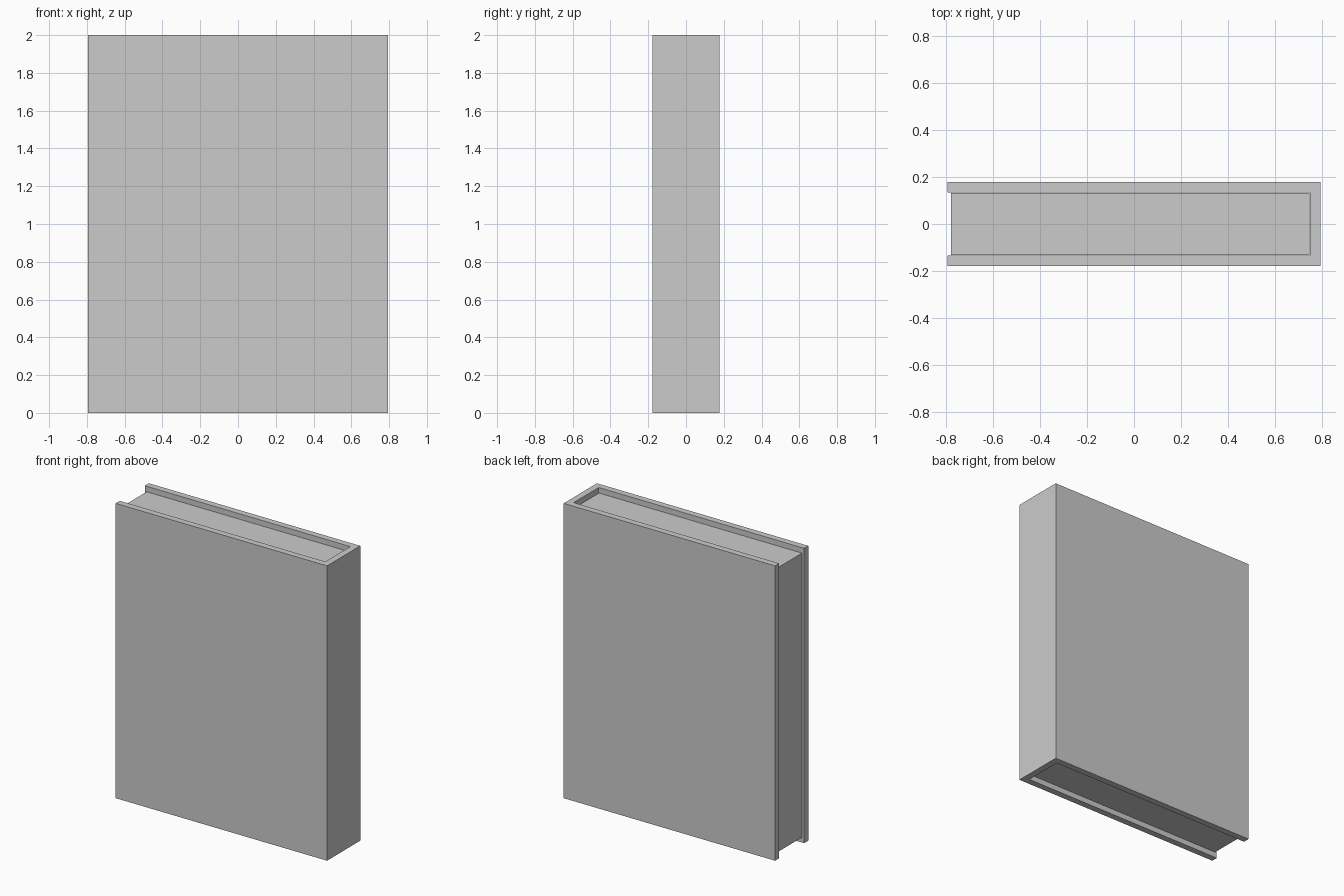
import bpy, bmesh

if "Cube" in bpy.data.objects:
    bpy.data.objects.remove(bpy.data.objects["Cube"])


def prism(name, outline, z0, z1):
    """Extrude a flat xy outline from z0 up to z1."""
    bm = bmesh.new()
    base = bm.faces.new([bm.verts.new((x, y, z0)) for x, y in outline])
    top = bmesh.ops.extrude_face_region(bm, geom=[base])["geom"]
    verts = [g for g in top if isinstance(g, bmesh.types.BMVert)]
    bmesh.ops.translate(bm, verts=verts, vec=(0, 0, z1 - z0))
    bmesh.ops.recalc_face_normals(bm, faces=bm.faces)
    mesh = bpy.data.meshes.new(name)
    bm.to_mesh(mesh)
    bm.free()
    obj = bpy.data.objects.new(name, mesh)
    bpy.context.collection.objects.link(obj)
    return obj


W, D, H = 0.793, 0.178, 2.0   # half width, half thickness, height
T = 0.044                     # board thickness
IN_X, IN_Y = W - T, D - T     # inside of the spine and boards
GAP = 0.002                   # clearance around the pages
INSET = 0.036                 # pages sit below the cover's top and bottom

# Cover: front board, spine and back board in one U profile
prism("cover", [(-W, -D), (W, -D), (W, D), (-W, D),
                (-W, IN_Y), (IN_X, IN_Y), (IN_X, -IN_Y), (-W, -IN_Y)], 0, H)

# Page block, open edge set slightly back from the boards
px, py = IN_X - 2 * GAP, IN_Y - GAP
prism("page_block", [(-0.778, -py), (px, -py), (px, py), (-0.778, py)],
      INSET, H - INSET)
